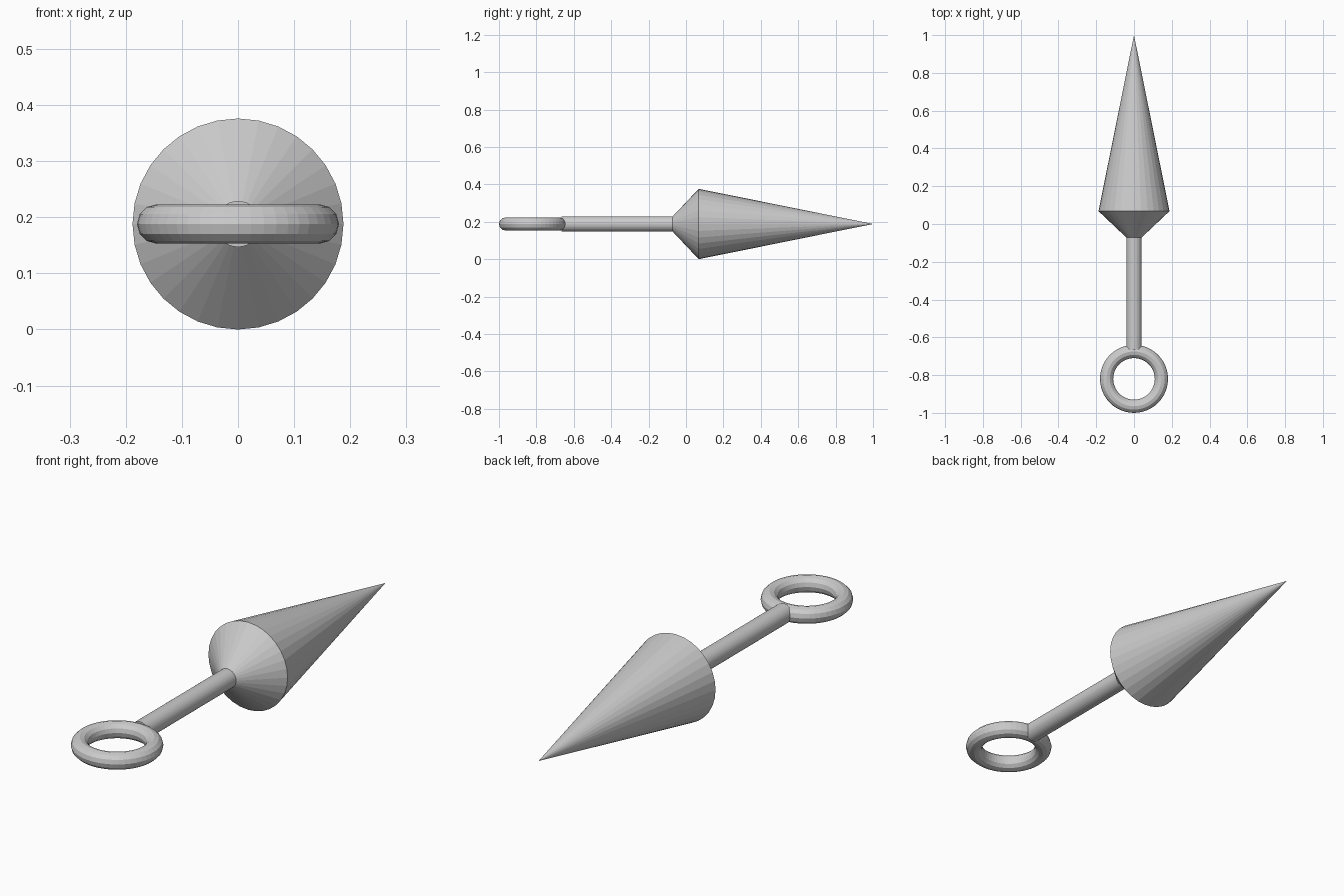
import bpy
from math import radians

if "Cube" in bpy.data.objects:
    bpy.data.objects.remove(bpy.data.objects["Cube"])

R = 0.188            # widest radius, also the height of the long axis
ROT = (radians(-90), 0, 0)   # turns local z to +y


def tapered(name, y0, y1, r0, r1, sides=32):
    """Round part along y, from radius r0 at y0 to r1 at y1."""
    bpy.ops.mesh.primitive_cone_add(
        vertices=sides, radius1=r0, radius2=r1, depth=y1 - y0,
        location=(0, (y0 + y1) / 2, R), rotation=ROT)
    bpy.context.object.name = name


# Blade: long point and short back taper
tapered("blade_point", 0.068, 1.0, R, 0)
bpy.context.object.data.polygons  # flat faces kept
tapered("blade_back", -0.071, 0.068, 0.041, R)

# Handle, running from the ring into the blade
tapered("handle", -0.665, 0.0, 0.041, 0.041)

# Flat-lying ring at the end
bpy.ops.mesh.primitive_torus_add(
    major_segments=48, minor_segments=12, major_radius=0.145,
    minor_radius=0.035, location=(0, -0.82, R))
bpy.context.object.name = "ring"
